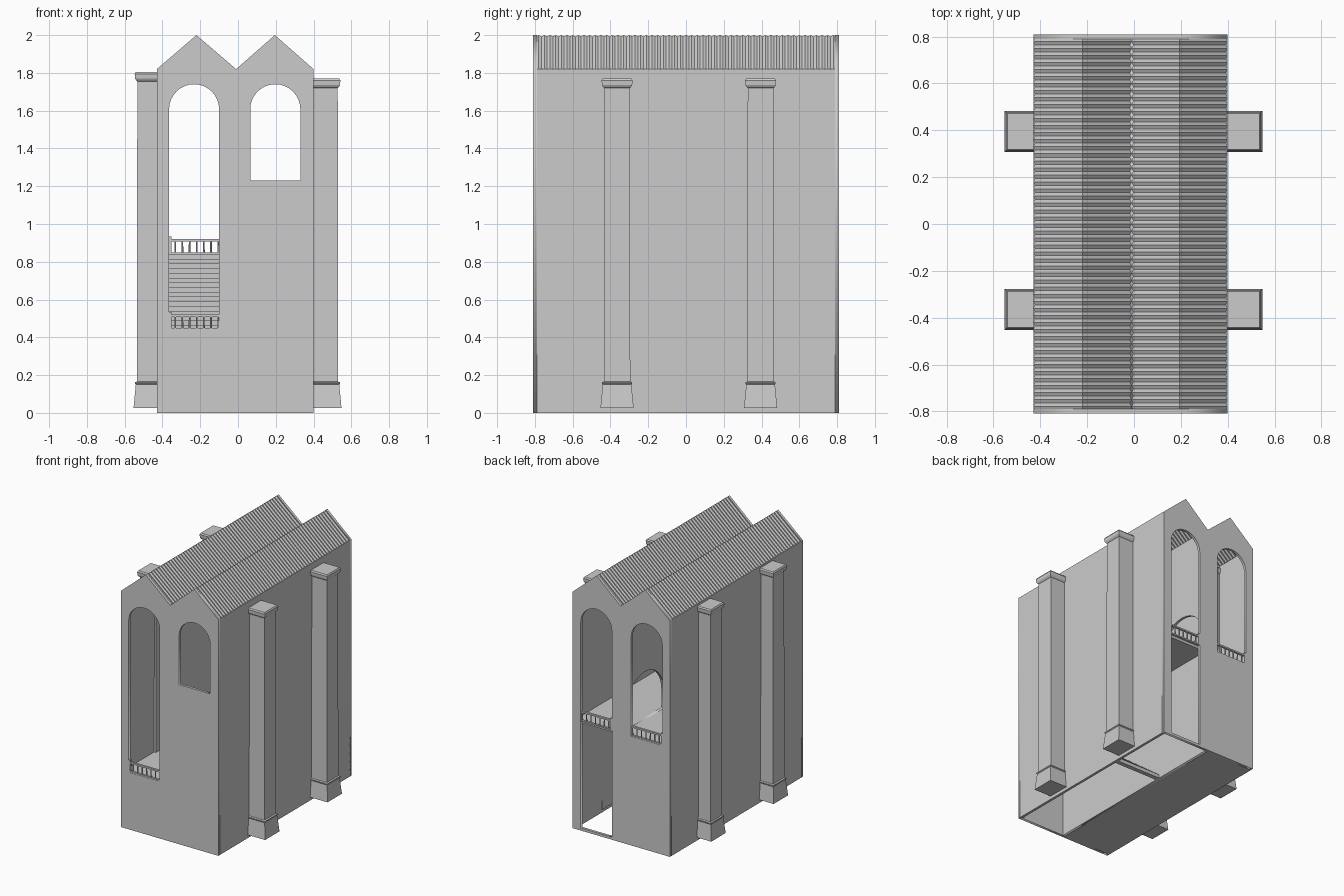
import bpy, bmesh, math
from mathutils import Matrix

if "Cube" in bpy.data.objects:
    bpy.data.objects.remove(bpy.data.objects["Cube"])

T = 0.02                                   # wall thickness
XL, XV, XR, Y0 = -0.43, -0.01, 0.40, 0.81  # left wall, valley, right wall, half length
EAVE, TOP = 1.82, 2.0
LW, RW = (-0.365, -0.10), (0.065, 0.33)    # opening spans in each bay


def finish(name, bm):
    bmesh.ops.recalc_face_normals(bm, faces=bm.faces)
    me = bpy.data.meshes.new(name)
    bm.to_mesh(me)
    bm.free()
    ob = bpy.data.objects.new(name, me)
    bpy.context.collection.objects.link(ob)
    return ob


def add_box(bm, x, y, z):
    c = [(a + b) / 2 for a, b in (x, y, z)]
    s = [b - a for a, b in (x, y, z)]
    bmesh.ops.create_cube(bm, size=1, matrix=Matrix.Translation(c) @ Matrix.Diagonal((*s, 1)))


def box(name, x, y, z):
    bm = bmesh.new()
    add_box(bm, x, y, z)
    return finish(name, bm)


def arch(span, bottom, top, n=16):
    a, b = span
    c, r = (a + b) / 2, (b - a) / 2
    pts = [(a, bottom), (b, bottom)]
    for i in range(n + 1):
        t = math.pi * i / n
        pts.append((c + r * math.cos(t), top - r + r * math.sin(t)))
    return pts


def panel(name, outlines, loc, rot):
    # filled outline with holes, extruded to wall thickness
    cu = bpy.data.curves.new(name, 'CURVE')
    cu.dimensions, cu.fill_mode, cu.extrude = '2D', 'BOTH', T / 2
    for pts in outlines:
        sp = cu.splines.new('POLY')
        sp.points.add(len(pts) - 1)
        for p, (u, v) in zip(sp.points, pts):
            p.co = (u, v, 0, 1)
        sp.use_cyclic_u = True
    ob = bpy.data.objects.new(name, cu)
    ob.location, ob.rotation_euler = loc, rot
    bpy.context.collection.objects.link(ob)
    bpy.ops.object.select_all(action='DESELECT')
    ob.select_set(True)
    bpy.context.view_layer.objects.active = ob
    bpy.ops.object.convert(target='MESH')


# Gable walls with arched openings
roof_line = [(XL, EAVE), (-0.22, TOP), (XV, EAVE), (0.195, TOP), (XR, EAVE)]
gable = [(XR, 0), (XL, 0)] + roof_line
R = math.pi / 2
panel("front_wall", [gable, arch(LW, 0.44, 1.74), arch(RW, 1.23, 1.74)], (0, -Y0 + T / 2, 0), (R, 0, 0))
panel("back_wall", [gable, arch(LW, 0.84, 1.74), arch(RW, 0.02, 1.74)], (0, Y0 - T / 2, 0), (R, 0, 0))

# Side walls and the partition with an arch at each landing
box("left_wall", (XL, XL + T), (-Y0, Y0), (0, EAVE))
box("right_wall", (XR - T, XR), (-Y0, Y0), (0, EAVE))
yi = Y0 - T
panel("partition", [[(-yi, 0), (yi, 0), (yi, EAVE), (-yi, EAVE)],
                    arch((0.30, 0.76), 0.84, 1.21), arch((-0.76, -0.30), 0.44, 0.81)],
      (XV, 0, 0), (R, 0, R))

# Ribbed double roof
bm = bmesh.new()
ribs, prev = 54, None
for i in range(ribs * 2 + 1):
    y = -Y0 + 2 * Y0 * i / (ribs * 2)
    row = [bm.verts.new((x, y, z - 0.007 * (i % 2))) for x, z in roof_line]
    if prev:
        for k in range(4):
            bm.faces.new((prev[k], prev[k + 1], row[k + 1], row[k]))
    prev = row
finish("roof", bm)

# Floors and landings
L, C, Rr = (XL + T, XV - T / 2), None, (XV + T / 2, XR - T)
box("ground_floor", L, (-yi, yi), (0, 0.01))
box("left_front_landing", L, (-yi, -0.28), (0.42, 0.44))
box("left_back_landing", L, (0.28, yi), (0.82, 0.84))
box("right_front_landing", Rr, (-yi, -0.28), (0.42, 0.44))
box("right_upper_floor", Rr, (-yi, yi), (0.82, 0.84))


# Stairs with a sloping underside
def stairs(name, x, ya, yb, za, zb, n):
    dy, dz = (yb - ya) / n, (zb - za) / n
    prof = [(ya, za)]
    for i in range(n):
        prof += [(ya + dy * i, za + dz * (i + 1)), (ya + dy * (i + 1), za + dz * (i + 1))]
    prof += [(yb, zb - 0.03), (ya + dy, za)]
    bm = bmesh.new()
    f = bm.faces.new([bm.verts.new((x[0], y, z)) for y, z in prof])
    g = bmesh.ops.extrude_face_region(bm, geom=[f])
    vs = [v for v in g["geom"] if isinstance(v, bmesh.types.BMVert)]
    bmesh.ops.translate(bm, verts=vs, vec=(x[1] - x[0], 0, 0))
    finish(name, bm)


stairs("lower_stairs", Rr, 0.28, -0.28, 0, 0.44, 16)
stairs("upper_stairs", L, -0.28, 0.28, 0.44, 0.84, 16)


# Railings in the openings
def railing(name, span, y, z):
    a, b = span
    bm = bmesh.new()
    add_box(bm, (a, b), (y - 0.008, y + 0.008), (z + 0.068, z + 0.08))
    add_box(bm, (a, b), (y - 0.008, y + 0.008), (z, z + 0.01))
    add_box(bm, (a, a + 0.012), (y - 0.01, y + 0.01), (z, z + 0.095))
    for i in range(1, 8):
        x = a + (b - a) * i / 7 - 0.005
        bmesh.ops.create_cone(bm, cap_ends=True, segments=8, radius1=0.005, radius2=0.004, depth=0.07,
                              matrix=Matrix.Translation((x, y, z + 0.037)))
    finish(name, bm)


railing("front_railing", LW, -Y0 + T / 2, 0.44)
railing("back_left_railing", LW, Y0 - T / 2, 0.84)
railing("back_right_railing", RW, Y0 - T / 2, 0.84)


# Side columns: stacked square rings for base, shaft and cap
def column(name, cx, cy, top):
    rings = [(0.025, 0.088), (0.15, 0.076), (0.155, 0.080), (0.162, 0.080), (0.166, 0.070),
             (top - 0.05, 0.068), (top - 0.045, 0.074), (top - 0.035, 0.080),
             (top - 0.01, 0.082), (top, 0.076)]
    bm = bmesh.new()
    loops = []
    for z, h in rings:
        loops.append([bm.verts.new((cx + sx * h, cy + sy * h, z))
                      for sx, sy in ((-1, -1), (1, -1), (1, 1), (-1, 1))])
    for a, b in zip(loops, loops[1:]):
        for k in range(4):
            bm.faces.new((a[k], a[(k + 1) % 4], b[(k + 1) % 4], b[k]))
    bm.faces.new(loops[0])
    bm.faces.new(loops[-1])
    finish(name, bm)


for label, cy in (("front", -0.365), ("back", 0.395)):
    column("right_%s_column" % label, 0.46, cy, 1.77)
    column("left_%s_column" % label, -0.465, cy, 1.805)
